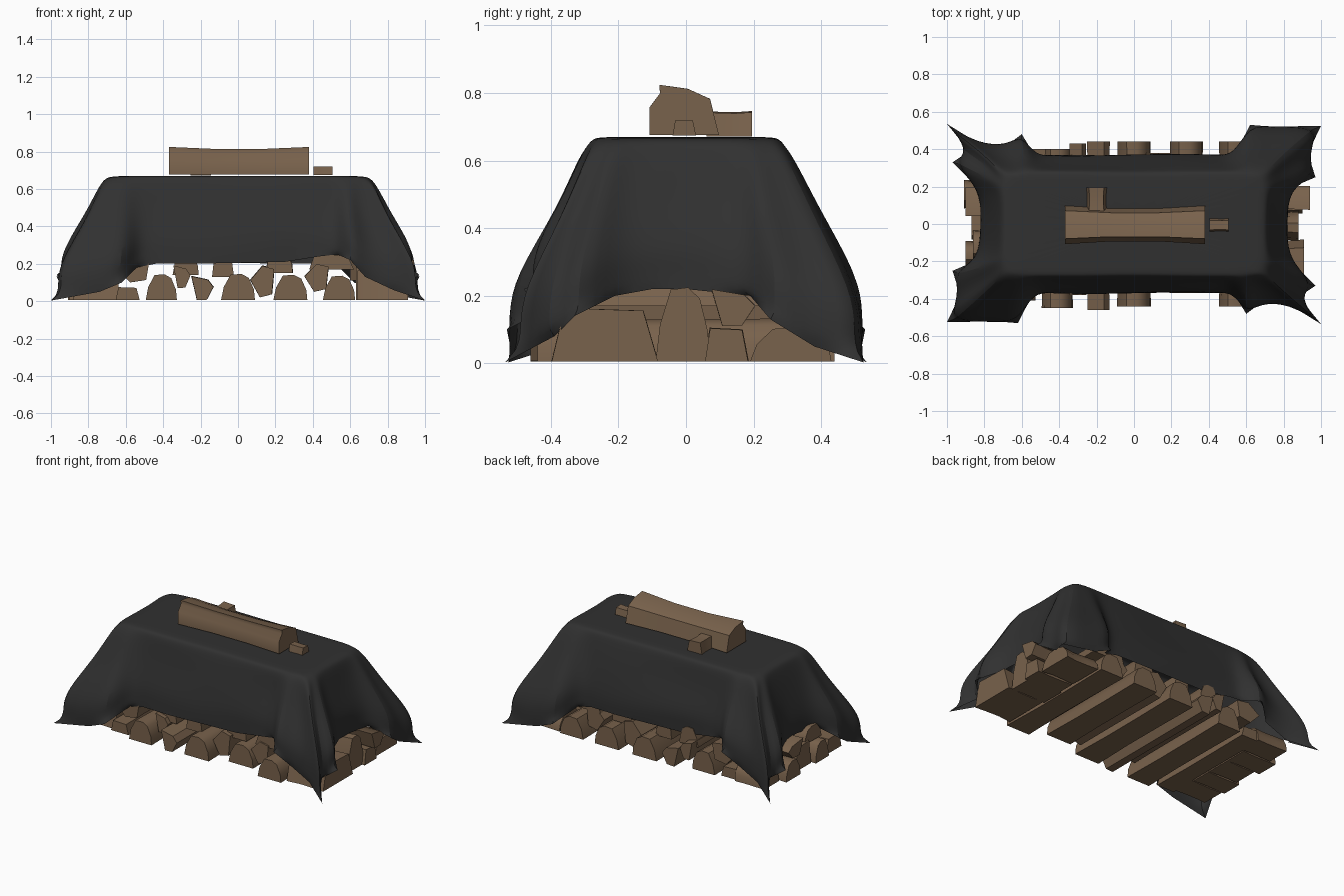
import bpy, bmesh, math, random
from mathutils import Vector

if "Cube" in bpy.data.objects:
    bpy.data.objects.remove(bpy.data.objects["Cube"])

random.seed(4)


def material(name, col):
    m = bpy.data.materials.new(name)
    m.diffuse_color = (*col, 1)
    m.use_nodes = True
    m.node_tree.nodes["Principled BSDF"].inputs["Base Color"].default_value = m.diffuse_color
    return m


WOOD = material("brown wood", (0.19, 0.122, 0.072))
SHEET = material("black tarp", (0.03, 0.03, 0.03))

# Split-log cross-sections: across -0.5..0.5, up 0..1
SHAPES = {
    "half": [(-.5, 0), (.5, 0), (.47, .4), (.32, .85), (.1, 1), (-.22, .97), (-.42, .5)],
    "block": [(-.5, 0), (.5, 0), (.36, .95), (-.38, 1)],
    "wedge": [(-.25, 0), (.2, .02), (.5, .55), (.25, .85), (-.5, 1)],
    "shard": [(-.1, .0), (.4, .1), (.5, .9), (.0, 1), (-.5, .55)],
    "top": [(-.5, 0), (.5, 0), (.37, .72), (.05, .92), (-.36, 1), (-.35, .83), (-.5, .55)],
}


def finish(ob, mat, angle):
    ob.data.materials.append(mat)
    bpy.context.view_layer.objects.active = ob
    for o in bpy.context.selected_objects:
        o.select_set(False)
    ob.select_set(True)
    bpy.ops.object.shade_smooth_by_angle(angle=math.radians(angle))


def log(name, shape, along, c, w, h, z, a0, a1, waist=0.94):
    """Extrude a cross-section along x or y with a slightly thinner middle."""
    bm = bmesh.new()
    rings = []
    for t in (0, .33, .67, 1):
        a = a0 + (a1 - a0) * t
        s = (waist if 0 < t < 1 else 1) * random.uniform(.97, 1.02)
        ring = []
        for u, v in SHAPES[shape]:
            b, zz = c + u * w * s, z + v * h * (.5 + s / 2)
            ring.append(bm.verts.new((a, b, zz) if along == "x" else (b, a, zz)))
        rings.append(ring)
    n = len(rings[0])
    for r, q in zip(rings, rings[1:]):
        for i in range(n):
            bm.faces.new((r[i], r[(i + 1) % n], q[(i + 1) % n], q[i]))
    bm.faces.new(rings[0])
    bm.faces.new(rings[-1])
    bmesh.ops.recalc_face_normals(bm, faces=bm.faces)
    me = bpy.data.meshes.new(name)
    bm.to_mesh(me)
    bm.free()
    ob = bpy.data.objects.new(name, me)
    bpy.context.collection.objects.link(ob)
    finish(ob, WOOD, 40)


# Bottom layer, running front to back: shape, x, width, height, z, y0, y1
for i, (s, *v) in enumerate([
    ("half", -.41, .17, .14, .005, -.45, .40),
    ("wedge", -.19, .12, .13, .005, -.46, .44),
    ("half", 0, .18, .14, .005, -.44, .44),
    ("shard", .13, .13, .17, .02, -.36, .38),
    ("half", .28, .18, .135, .005, -.37, .44),
    ("shard", .42, .13, .15, .05, -.37, .36),
    ("half", .54, .17, .13, .005, -.44, .44),
    ("block", -.59, .13, .07, .005, -.41, .38),
    ("wedge", -.3, .09, .12, .07, -.38, .43),
]):
    log(f"bottom_log_{i}", s, "y", *v)

# Second layer, resting on the first
for i, (s, *v) in enumerate([
    ("shard", -.56, .17, .13, .1, -.37, .40),
    ("half", -.28, .14, .12, .14, -.35, .37),
    ("block", -.08, .12, .13, .13, -.35, .35),
    ("half", .22, .15, .12, .15, -.33, .36),
    ("block", .5, .24, .08, .17, -.36, .36),
]):
    log(f"upper_log_{i}", s, "y", *v)

# Logs laid lengthwise at both ends: shape, y, width, height, z, x0, x1
for i, (s, *v) in enumerate([
    ("block", -.24, .32, .16, .005, .64, .91),
    ("half", -.01, .16, .22, .005, .63, .88),
    ("block", .12, .13, .10, .005, .64, .90),
    ("wedge", .14, .13, .11, .11, .60, .94),
    ("half", .31, .24, .10, .005, .64, .88),
    ("half", .16, .15, .12, .005, -.91, -.66),
    ("block", 0, .17, .16, .005, -.87, -.66),
    ("half", -.16, .14, .13, .005, -.90, -.66),
    ("block", -.31, .16, .10, .005, -.88, -.64),
    ("half", .32, .16, .11, .005, -.86, -.64),
    ("wedge", .12, .16, .10, .13, -.90, -.62),
    ("half", -.12, .18, .10, .14, -.86, -.62),
]):
    log(f"end_log_{i}", s, "x", *v)

# Loose wood lying on the tarp
log("top_log", "top", "x", -.005, .21, .15, .676, -.37, .38, .86)
log("top_chunk", "block", "y", -.2, .11, .075, .672, .06, .195)
log("top_chip", "block", "x", -.005, .07, .047, .674, .405, .505)

# Tarp: columns (top x, top y, hem x, hem y, hem z) round two kinds of corner
CORNER_A = [
    (0, .275, 0, .37, .205), (.25, .28, .25, .375, .2), (.42, .28, .44, .37, .2),
    (.53, .28, .54, .37, .18), (.60, .28, .62, .53, .1), (.65, .275, .74, .52, .05),
    (.69, .265, 1.0, .525, .003), (.70, .23, .93, .38, .05), (.705, .19, .97, .25, .13),
    (.705, .15, .83, .19, .2), (.70, 0, .82, 0, .22),
]
CORNER_B = [
    (.25, .28, .25, .365, .21), (.42, .28, .44, .37, .24), (.52, .28, .53, .365, .25),
    (.58, .28, .60, .48, .22), (.63, .275, .68, .42, .13), (.67, .27, .83, .43, .06),
    (.69, .26, 1.0, .535, .003), (.70, .23, .88, .39, .08), (.705, .2, .97, .33, .14),
    (.705, .16, .85, .21, .2), (.70, .08, .82, .1, .22),
]
half = CORNER_A + [(a, -b, c, -d, e) for a, b, c, d, e in reversed(CORNER_B)]
columns = half + [(-a, -b, -c, -d, e) for a, b, c, d, e in half]

TOP = .667
bm = bmesh.new()
rings = []
for k in (.6, .94):                                        # flat top
    rings.append([bm.verts.new((c[0] * k, c[1] * k, TOP + .003)) for c in columns])
for drop, out in ((.015, 0), (.08, .15), (.36, .46), (.7, .95), (.87, 1.0), (1, 1)):
    ring = []
    for tx, ty, hx, hy, hz in columns:                     # falling skirt
        wob = .012 * math.sin(math.pi * drop) if drop > .2 else 0
        ring.append(bm.verts.new((
            tx + (hx - tx) * out + random.uniform(-wob, wob),
            ty + (hy - ty) * out + random.uniform(-wob, wob),
            TOP + (hz - TOP) * drop)))
    rings.append(ring)
n = len(columns)
bm.faces.new(rings[0])
for r, q in zip(rings, rings[1:]):
    for i in range(n):
        bm.faces.new((r[i], q[i], q[(i + 1) % n], r[(i + 1) % n]))
bmesh.ops.recalc_face_normals(bm, faces=bm.faces)
me = bpy.data.meshes.new("tarp")
bm.to_mesh(me)
bm.free()
crease = me.attributes.new("crease_vert", "FLOAT", "POINT")  # keep the hem points
for i in range(len(me.vertices) - n, len(me.vertices)):
    crease.data[i].value = 1
tarp = bpy.data.objects.new("tarp", me)
bpy.context.collection.objects.link(tarp)
finish(tarp, SHEET, 70)
sub = tarp.modifiers.new("smooth cloth", "SUBSURF")
sub.levels = sub.render_levels = 2
